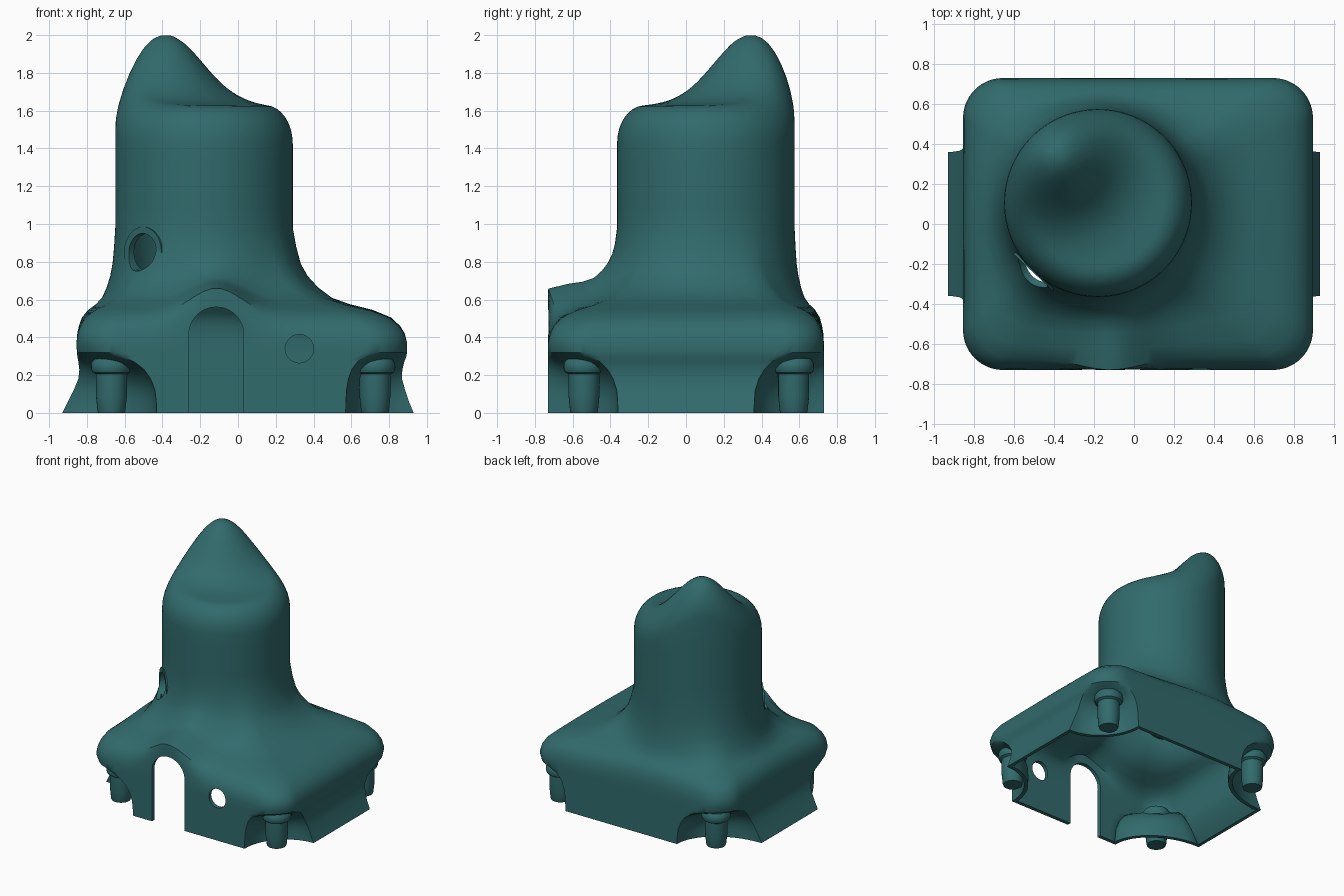
import bpy, bmesh, math
from mathutils import Vector

if "Cube" in bpy.data.objects:
    bpy.data.objects.remove(bpy.data.objects["Cube"])

teal = bpy.data.materials.new("dark teal")
teal.diffuse_color = (0.031, 0.145, 0.15, 1)
teal.use_nodes = True
teal.node_tree.nodes["Principled BSDF"].inputs["Base Color"].default_value = teal.diffuse_color
CX, CY, R = -0.18, 0.105, 0.47          # tower axis and radius
YE = 0.73                               # half depth of the base


def make_object(name, bm):
    bmesh.ops.recalc_face_normals(bm, faces=bm.faces)
    me = bpy.data.meshes.new(name)
    bm.to_mesh(me)
    bm.free()
    me.materials.append(teal)
    ob = bpy.data.objects.new(name, me)
    bpy.context.collection.objects.link(ob)
    return ob


def activate(ob):
    bpy.ops.object.select_all(action='DESELECT')
    ob.select_set(True)
    bpy.context.view_layer.objects.active = ob


def smooth(ob, angle=35):
    activate(ob)
    bpy.ops.object.shade_smooth_by_angle(angle=math.radians(angle))


def loft(bm, rings):
    loops = [[bm.verts.new(p) for p in ring] for ring in rings]
    for a, b in zip(loops, loops[1:]):
        for i in range(len(a)):
            j = (i + 1) % len(a)
            bm.faces.new((a[i], a[j], b[j], b[i]))
    return loops


def prism(name, outline, center, direction, length):
    """Extruded outline (u across, z up) centred on a point, along a level direction."""
    d = Vector(direction).normalized()
    u = Vector((-d.y, d.x, 0))
    c = Vector(center)
    bm = bmesh.new()
    a, b = loft(bm, [[c + u * p + Vector((0, 0, q)) + d * k * length / 2 for p, q in outline]
                     for k in (-1, 1)])
    bm.faces.new(a)
    bm.faces.new(b)
    return make_object(name, bm)


def circle(r, n=48):
    return [(r * math.cos(2 * math.pi * i / n), r * math.sin(2 * math.pi * i / n)) for i in range(n)]


def cut(ob, cutter):
    mod = ob.modifiers.new("cut", 'BOOLEAN')
    mod.object = cutter
    mod.operation = 'DIFFERENCE'
    mod.solver = 'EXACT'
    activate(ob)
    bpy.ops.object.modifier_apply(modifier=mod.name)


# Base outline: rounded rectangle whose corners turn into concave notches (m = 1)
def outline(xl, xr, m):
    pts, nc, ne, rad = [], 14, 26, 0.2
    for sx, sy, flip in ((1, -1, 0), (1, 1, 1), (-1, 1, 0), (-1, -1, 1)):
        px, py = (xr if sx > 0 else xl), sy * YE
        a = abs(px) - (0.57 if sx > 0 else 0.43)
        corner = []
        for i in range(nc + 1):
            f = math.pi / 2 * i / nc
            notch = Vector((px - sx * a * math.cos(f), py - sy * 0.37 * math.sin(f)))
            rnd = Vector((px - sx * rad * (1 - math.sin(f)), py - sy * rad * (1 - math.cos(f))))
            corner.append(rnd.lerp(notch, m))
        pts.append(corner[::-1] if flip else corner)
    out = []
    for k in range(4):
        out += pts[k]
        a, b = pts[k][-1], pts[(k + 1) % 4][0]
        out += [a.lerp(b, i / ne) for i in range(1, ne)]
    return out


# Sloping tower top: low cap with one rounded peak at the back left
def cap_height(x, y, f):
    dx, dy = x + 0.38, y - 0.34
    u, v = -0.65 * dx + 0.76 * dy, 0.76 * dx + 0.65 * dy
    su = 0.3 if u > 0 else 0.185
    h = 1.625 + 0.375 * math.exp(-0.5 * ((u / su) ** 2 + (v / 0.2) ** 2))
    t = max(0, (f - 0.7) / 0.3)
    return h - 0.2 * (1 - math.sqrt(max(0, 1 - t * t)))


rings = []
# lower skirt: z, notch amount, left x, right x
for z, m, xl, xr in ((0, 1, -.93, .93), (.06, .99, -.90, .905), (.12, .96, -.87, .885),
                     (.18, .85, -.845, .868), (.23, .68, -.84, .87), (.27, .45, -.845, .88),
                     (.295, .2, -.85, .89), (.32, .05, -.853, .895), (.37, 0, -.855, .895)):
    rings.append([(p.x, p.y, z) for p in outline(xl, xr, m)])
rect = outline(-.855, .895, 0)
axis = Vector((CX, CY))
circ = [axis + (p - axis).normalized() * R for p in rect]
# shoulder flowing into the tower: blend, z, extra height of the hump over the archway
for s, z, hump in ((.02, .42, .14), (.06, .46, .17), (.14, .505, .155), (.3, .545, .14),
                   (.5, .575, .12), (.66, .61, .105), (.78, .665, .09), (.87, .725, .075),
                   (.93, .79, .055), (.97, .88, .02), (1, .98, 0)):
    ring = []
    for a, b in zip(rect, circ):
        p = a.lerp(b, s)
        g = math.exp(-((p.x + 0.115) / 0.2) ** 2) * min(1, max(0, (-p.y - 0.2) / 0.15))
        y = p.y - (g * 0.365 * s if s < 0.2 else 0)
        ring.append((p.x, y, z + g * hump))
    rings.append(ring)
# tower wall and cap
for t in (.25, .5, .75):
    rings.append([(p.x, p.y, .98 + t * (cap_height(p.x, p.y, 1) - .98)) for p in circ])
for f in (1, .993, .975, .95, .915, .87, .82, .76, .7, .62, .54, .45, .36, .27, .18, .1, .04):
    ring = []
    for p in circ:
        q = axis.lerp(p, f)
        ring.append((q.x, q.y, cap_height(q.x, q.y, f)))
    rings.append(ring)

bm = bmesh.new()
loops = loft(bm, rings)
bm.faces.new(loops[-1])
housing = make_object("housing_shell", bm)
# an open surface may be oriented either way: make the top face point up
if housing.data.polygons[-1].normal.z < 0:
    housing.data.flip_normals()
solid = housing.modifiers.new("wall", 'SOLIDIFY')
solid.thickness = 0.03
solid.offset = -1
activate(housing)
bpy.ops.object.modifier_apply(modifier=solid.name)
for v in housing.data.vertices:
    v.co.z = max(0, v.co.z)

# Openings: archway, round front hole, tower side hole
arch = [(-.145, -.5), (.145, -.5)] + [(.145 * math.cos(math.pi * i / 24), .145 * math.sin(math.pi * i / 24))
                                      for i in range(25)]
hole_dir = (-.68, -.73, 0)
cutters = [prism("arch_cutter", arch, (-.115, -.73, .415), (0, 1, 0), .2),
           prism("front_hole_cutter", circle(.075), (.325, -.73, .34), (0, 1, 0), .2),
           prism("side_hole_cutter", circle(.1), (-.5, -.238, .85), hole_dir, .24)]
for c in cutters:
    cut(housing, c)
smooth(housing)

# Raised rim round the tower side hole
rim = prism("side_hole_rim", circle(.135), (-.4905, -.228, .85), hole_dir, .04)
cut(rim, cutters[2])
smooth(rim)
for c in cutters:
    bpy.data.objects.remove(c)

# Four corner posts with wider collars
profile = ((.07, 0), (.074, .012), (.082, .09), (.082, .205), (.1, .215), (.108, .235),
           (.106, .265), (.09, .287), (.06, .295))
for px, side in ((-.67, "left"), (.725, "right")):
    for py, end in ((-.54, "front"), (.57, "back")):
        bm = bmesh.new()
        ls = loft(bm, [[(px + x, py + y, z) for x, y in circle(r, 32)] for r, z in profile])
        bm.faces.new(ls[0])
        bm.faces.new(ls[-1])
        smooth(make_object(f"{end}_{side}_post", bm))
